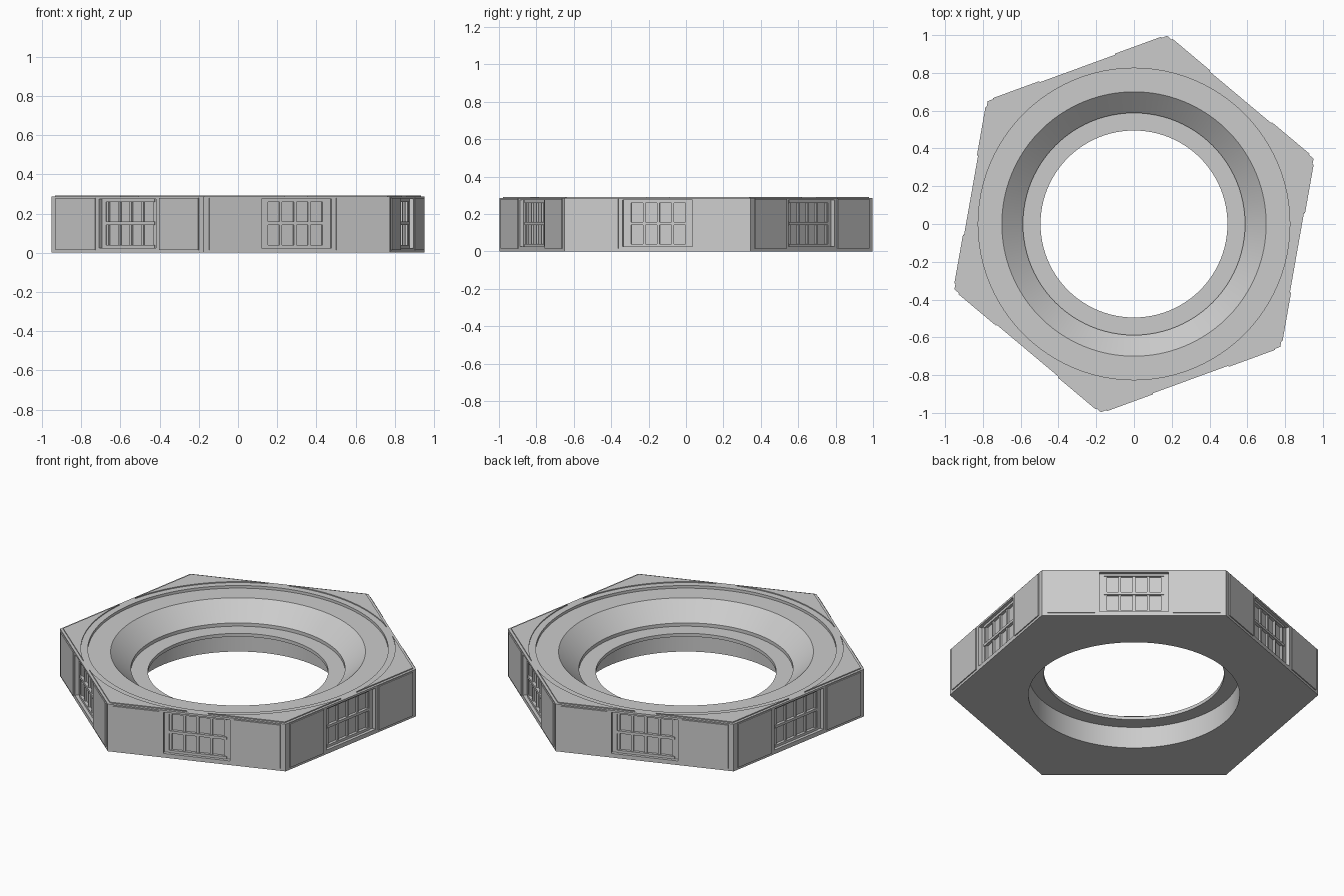
import bpy, bmesh
from math import sin, cos, radians, pi
from mathutils import Matrix, Vector

old = bpy.data.objects.get("Cube")
if old:
    bpy.data.objects.remove(old, do_unlink=True)

APOTHEM = 0.876
BASE_TOP = 0.286
TOP = 0.292
SIDES = [radians(50 + 60 * i) for i in range(6)]
CORNERS = [radians(20 + 60 * i) for i in range(6)]

stone = bpy.data.materials.new("grey stone")
stone.use_nodes = True
grey = (0.6, 0.6, 0.6, 1)
stone.diffuse_color = grey
stone.node_tree.nodes["Principled BSDF"].inputs["Base Color"].default_value = grey


def finish(name, bm):
    bmesh.ops.recalc_face_normals(bm, faces=bm.faces)
    mesh = bpy.data.meshes.new(name)
    bm.to_mesh(mesh)
    bm.free()
    mesh.materials.append(stone)
    ob = bpy.data.objects.new(name, mesh)
    bpy.context.collection.objects.link(ob)
    return ob


def prism(bm, points, z0, z1):
    low = [bm.verts.new((x, y, z0)) for x, y in points]
    high = [bm.verts.new((x, y, z1)) for x, y in points]
    bm.faces.new(low[::-1])
    bm.faces.new(high)
    n = len(points)
    for i in range(n):
        j = (i + 1) % n
        bm.faces.new((low[i], low[j], high[j], high[i]))


def wall_box(bm, angle, u0, u1, z0, z1, back, front):
    """Box on one side wall: u runs along the wall, depth from the wall plane."""
    size = Matrix.Diagonal((front - back, u1 - u0, z1 - z0, 1))
    place = Matrix.Translation((APOTHEM + (back + front) / 2, (u0 + u1) / 2, (z0 + z1) / 2))
    bmesh.ops.create_cube(bm, size=1, matrix=Matrix.Rotation(angle, 4, "Z") @ place @ size)


def cut(target, cutter):
    mod = target.modifiers.new("cut", "BOOLEAN")
    mod.operation = "DIFFERENCE"
    mod.solver = "EXACT"
    mod.object = cutter
    bpy.context.view_layer.objects.active = target
    bpy.ops.object.modifier_apply(modifier=mod.name)
    bpy.data.objects.remove(cutter, do_unlink=True)


# Hexagonal body
bm = bmesh.new()
reach = APOTHEM / cos(pi / 6)
prism(bm, [(reach * cos(a), reach * sin(a)) for a in CORNERS], 0, BASE_TOP)
body = finish("hexagonal_body", bm)

# Turned opening: lower bore, thin lip, sloped bowl and shallow rim recess
profile = [(0, -0.1), (0.58, -0.1), (0.58, 0.13), (0.495, 0.13), (0.495, 0.15),
           (0.588, 0.15), (0.588, 0.17), (0.70, 0.27), (0.825, 0.27),
           (0.825, 0.4), (0, 0.4)]
bm = bmesh.new()
verts = [bm.verts.new((r, 0, z)) for r, z in profile]
edges = [bm.edges.new(pair) for pair in zip(verts, verts[1:])]
bmesh.ops.spin(bm, geom=verts + edges, axis=(0, 0, 1), cent=(0, 0, 0),
               angle=2 * pi, steps=96, use_duplicate=False)
bmesh.ops.remove_doubles(bm, verts=bm.verts, dist=0.0001)
cut(body, finish("opening_cutter", bm))

# Window recesses
bm = bmesh.new()
for a in SIDES:
    wall_box(bm, a, -0.19, 0.19, 0.025, 0.274, -0.035, 0.05)
cut(body, finish("window_cutter", bm))

bpy.ops.object.select_all(action="DESELECT")
body.select_set(True)
bpy.context.view_layer.objects.active = body
bpy.ops.object.shade_smooth_by_angle(angle=radians(25))

# Window frames, sashes and glazing bars
bm = bmesh.new()
for a in SIDES:
    for side in (-1, 1):
        inner, outer = sorted((side * 0.162, side * 0.19))
        wall_box(bm, a, inner, outer, 0.025, 0.274, -0.036, -0.022)
    for z0, z1 in ((0.025, 0.04), (0.142, 0.158), (0.259, 0.274)):
        wall_box(bm, a, -0.165, 0.165, z0, z1, -0.036, -0.018)
    for u in (-0.155, -0.0775, 0, 0.0775, 0.155):
        wall_box(bm, a, u - 0.007, u + 0.007, 0.03, 0.27, -0.036, -0.024)
finish("window_bars", bm)

# Raised wall panels beside each window
bm = bmesh.new()
for a in SIDES:
    for side in (-1, 1):
        u0, u1 = sorted((side * 0.213, side * 0.475))
        wall_box(bm, a, u0, u1, 0.015, 0.279, -0.002, 0.006)
finish("wall_panels", bm)

# Raised corner panels on the top, bounded by an arc and two straight edges
bm = bmesh.new()
for a in CORNERS:
    arc = [a + radians(26 - 2 * i) for i in range(27)]
    tip = 0.861 / cos(pi / 6)
    points = [(0.863 * cos(t), 0.863 * sin(t)) for t in arc]
    prism(bm, points + [(tip * cos(a), tip * sin(a))], BASE_TOP - 0.002, TOP)
finish("corner_panels", bm)
